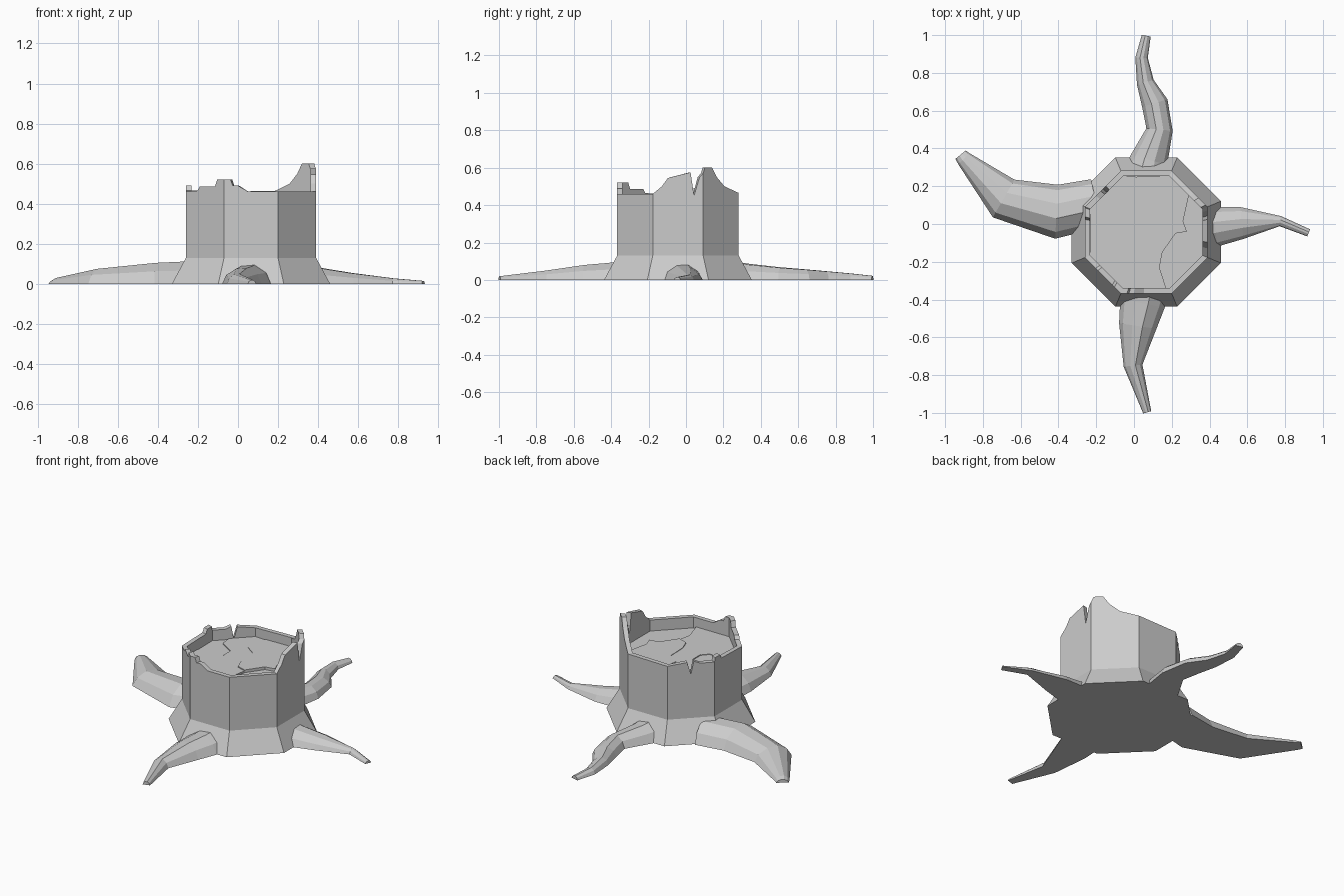
import bpy
import bmesh
import math
from mathutils import Vector

default_cube = bpy.data.objects.get("Cube")
if default_cube:
    bpy.data.objects.remove(default_cube, do_unlink=True)

# Single grey material
grey = bpy.data.materials.new("stump grey")
grey.use_nodes = True
grey_colour = (0.6, 0.6, 0.6, 1.0)
grey.diffuse_color = grey_colour
grey.node_tree.nodes["Principled BSDF"].inputs["Base Color"].default_value = grey_colour

CENTRE = Vector((0.065, -0.043))
FLOOR_Z = 0.39


def finish(bm, name):
    """Turn a bmesh into a flat-shaded grey object."""
    bmesh.ops.recalc_face_normals(bm, faces=bm.faces)
    mesh = bpy.data.meshes.new(name)
    bm.to_mesh(mesh)
    bm.free()
    mesh.materials.append(grey)
    obj = bpy.data.objects.new(name, mesh)
    bpy.context.scene.collection.objects.link(obj)
    return obj


def corner(index, half_width):
    """Corner of the octagon, counted from the front face's left end."""
    angle = math.radians(45 * index - 67.5)
    radius = half_width / math.cos(math.pi / 8)
    return CENTRE + radius * Vector((math.cos(angle), math.sin(angle)))


def perimeter(t, half_width):
    """Point on the octagon; whole values of t are corners."""
    side = math.floor(t)
    return corner(side, half_width).lerp(corner(side + 1, half_width), t - side)


def bridge(bm, lower, upper):
    count = len(lower)
    for i in range(count):
        j = (i + 1) % count
        bm.faces.new((lower[i], lower[j], upper[j], upper[i]))


# Broken rim: position around the octagon and height
rim = [
    (0, .46), (1, .46), (1.18, .5), (1.3, .545), (1.75, .575), (1.82, .45),
    (1.93, .55), (2, .57), (2.05, .6), (2.25, .6), (2.38, .55), (2.6, .5),
    (3, .465), (4, .46), (4.42, .475), (4.5, .4), (4.56, .48), (4.7, .465),
    (5, .465), (5.02, .49), (5.2, .49), (5.25, .465), (6, .46), (6.3, .465),
    (6.36, .485), (6.76, .485), (6.82, .52), (7, .52), (7.12, .52),
    (7.16, .49), (7.26, .49), (7.45, .46),
]


def trunk():
    bm = bmesh.new()

    def ring(half_width, height=None):
        return [bm.verts.new((*perimeter(t, half_width), top if height is None else height))
                for t, top in rim]

    foot = ring(0.395, 0)
    shoulder = ring(0.325, 0.13)
    rim_outer = ring(0.325)
    rim_inner = ring(0.297)
    well = ring(0.297, FLOOR_Z - 0.01)
    rings = [foot, shoulder, rim_outer, rim_inner, well]
    for lower, upper in zip(rings, rings[1:]):
        bridge(bm, lower, upper)
    bm.faces.new(foot)
    bm.faces.new(well)
    return finish(bm, "trunk")


trunk()

# Cracked floor: slabs share crack lines and sit at slightly different levels
points = {
    "a": (.01, .25), "b": (-.01, .11), "c": (.06, .06), "d": (.065, -.06),
    "e": (.09, -.13), "f": (.15, -.15), "g": (.135, -.23), "h": (.17, -.34),
    "i": (-.23, -.07), "j": (-.1, -.09), "k": (-.065, -.05), "l": (.02, -.02),
    "m": (-.165, .15), "n": (-.16, .08), "o": (-.065, .02), "p": (.29, .15),
    "q": (.26, .015), "r": (.28, -.04), "s": (.22, -.05),
}
for index in range(8):
    points[str(index)] = corner(index, 0.297)

slabs = {
    "north_slab": ("mnokldcba4", 0.016),
    "west_slab": ("mnokji5", 0.01),
    "south_slab": ("ijkldefgh76", 0.013),
    "middle_slab": ("abcdefsrqp3", 0.019),
    "east_slab": ("pqrsfgh012", 0.002),
}
for name, (outline, lift) in slabs.items():
    slab = bmesh.new()
    bottom = [slab.verts.new((*points[key], FLOOR_Z - 0.02)) for key in outline]
    top = [slab.verts.new((*points[key], FLOOR_Z + lift)) for key in outline]
    bridge(slab, bottom, top)
    slab.faces.new(bottom)
    slab.faces.new(top)
    bmesh.ops.triangulate(slab, faces=[f for f in slab.faces if len(f.verts) > 4])
    finish(slab, name)

# Root cross-section: sideways and upward fractions, flat underneath
section = [(-1, 0), (-.8, .55), (-.3, .95), (.25, 1), (.75, .6), (1, 0)]


def root(name, stations):
    """Sweep the section along (x, y, half width, height) stations."""
    bm = bmesh.new()
    path = [Vector(s[:2]) for s in stations]
    rings = []
    for i, (x, y, half_width, height) in enumerate(stations):
        along = path[min(i + 1, len(path) - 1)] - path[max(i - 1, 0)]
        side = Vector((-along.y, along.x)).normalized() * half_width
        rings.append([bm.verts.new((x + side.x * u, y + side.y * u, height * v))
                      for u, v in section])
    for lower, upper in zip(rings, rings[1:]):
        bridge(bm, lower, upper)
    bm.faces.new(rings[0])
    bm.faces.new(rings[-1])
    return finish(bm, name)


root("front_root", [(.06, -.33, .13, .1), (.045, -.42, .12, .09), (.02, -.54, .1, .08),
                    (-.005, -.75, .05, .05), (.07, -.997, .022, .02)])
root("back_root", [(.06, .24, .13, .1), (.08, .34, .1, .085), (.135, .5, .07, .068),
                   (.11, .64, .07, .057), (.06, .75, .046, .047),
                   (.04, .88, .033, .035), (.065, .997, .024, .022)])
root("left_root", [(.34, -.02, .13, .1), (.43, -.015, .105, .078), (.57, .005, .085, .055),
                   (.775, .015, .027, .028), (.925, -.047, .02, .015)])
root("right_root", [(-.2, .11, .13, .115), (-.41, .065, .143, .105),
                    (-.69, .135, .115, .075), (-.9, .345, .042, .03),
                    (-.918, .367, .035, .02)])
